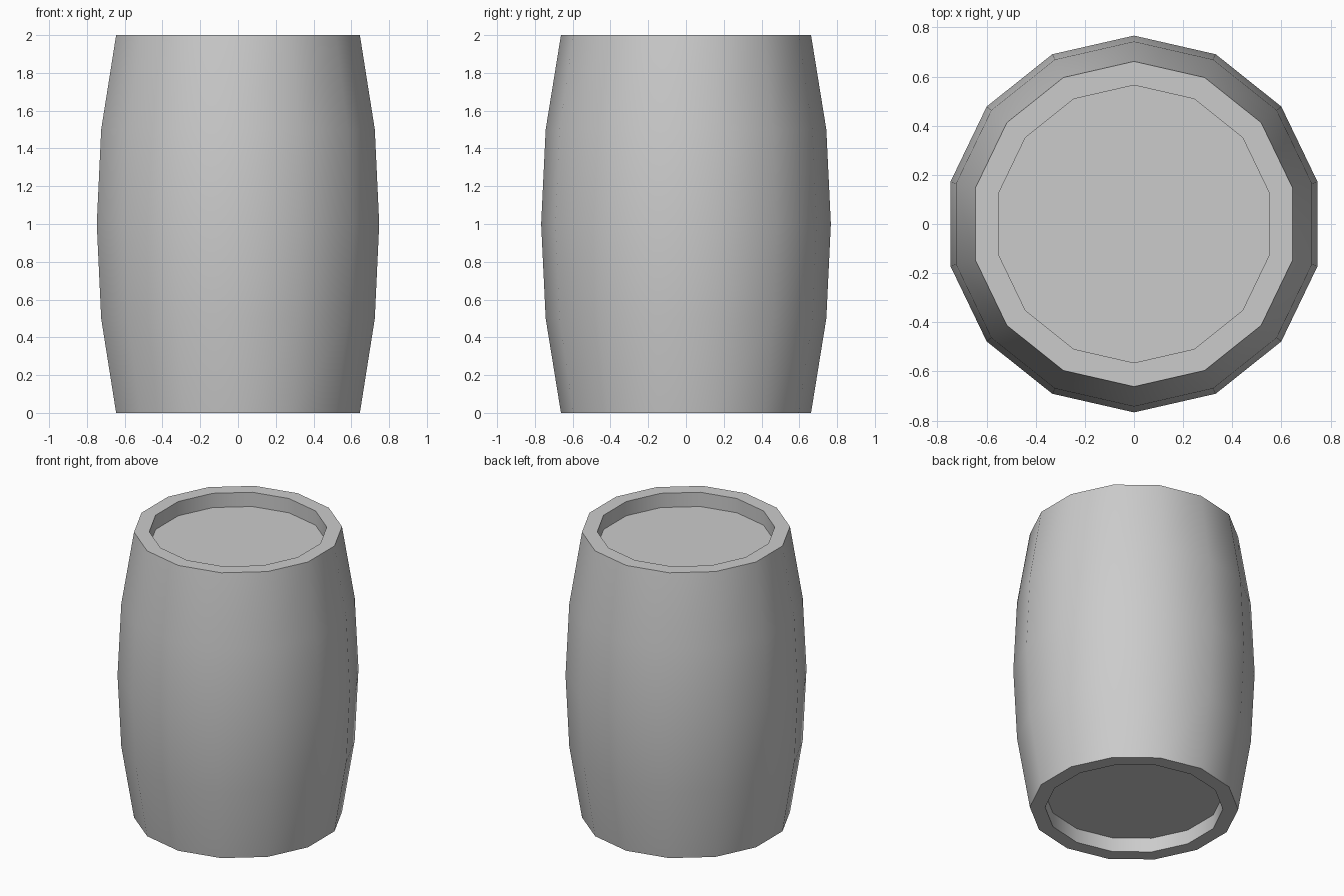
import bpy, bmesh, math

if "Cube" in bpy.data.objects:
    bpy.data.objects.remove(bpy.data.objects["Cube"])

SIDES = 14
# Profile (radius, height): lower recess, bulging wall, upper recess
profile = [(0.565, 0.10), (0.565, 0.0), (0.662, 0.0), (0.743, 0.5), (0.767, 1.0),
           (0.743, 1.5), (0.662, 2.0), (0.565, 2.0), (0.565, 1.90)]

bm = bmesh.new()
rings = []
for r, z in profile:
    ring = []
    for i in range(SIDES):
        a = math.pi / 2 + i * 2 * math.pi / SIDES
        ring.append(bm.verts.new((r * math.cos(a), r * math.sin(a), z)))
    rings.append(ring)

# Staves and rims
for lower, upper in zip(rings, rings[1:]):
    for i in range(SIDES):
        j = (i + 1) % SIDES
        bm.faces.new((lower[i], lower[j], upper[j], upper[i]))

# Sunken barrel heads
bm.faces.new(rings[0][::-1])
bm.faces.new(rings[-1])
bmesh.ops.recalc_face_normals(bm, faces=bm.faces)

mesh = bpy.data.meshes.new("barrel")
bm.to_mesh(mesh)
bm.free()
barrel = bpy.data.objects.new("barrel", mesh)
bpy.context.collection.objects.link(barrel)

# Smooth wall, crisp rims
bpy.context.view_layer.objects.active = barrel
barrel.select_set(True)
bpy.ops.object.shade_smooth_by_angle(angle=math.radians(40))
